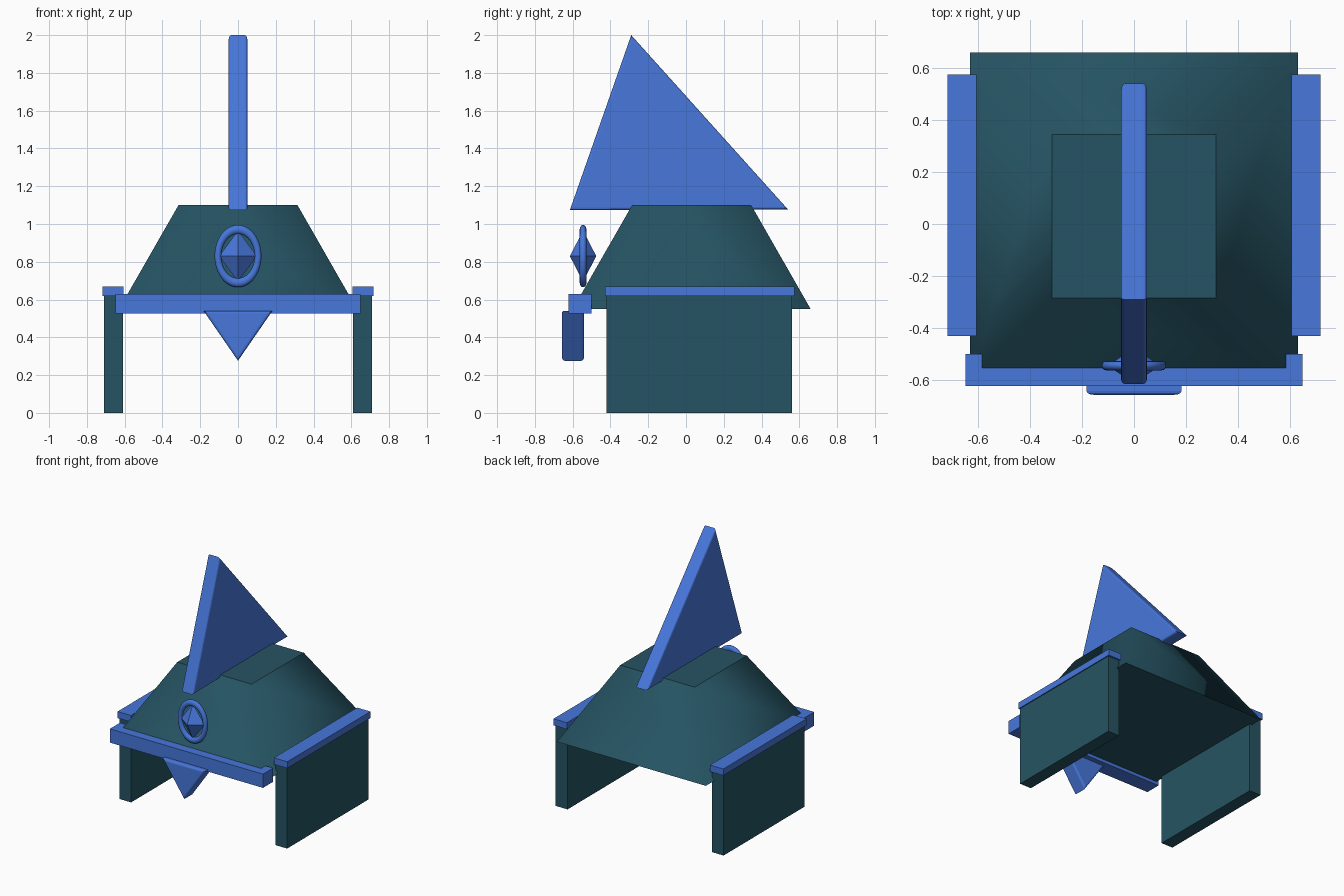
import bpy
import bmesh
from mathutils import Vector, Matrix

cube = bpy.data.objects.get("Cube")
if cube:
    bpy.data.objects.remove(cube, do_unlink=True)


def material(name, rgb):
    mat = bpy.data.materials.new(name)
    mat.use_nodes = True
    color = (*rgb, 1.0)
    mat.diffuse_color = color
    mat.node_tree.nodes["Principled BSDF"].inputs["Base Color"].default_value = color
    return mat


TEAL = material("dark teal", (0.019, 0.088, 0.125))
BLUE = material("bright blue", (0.063, 0.185, 0.71))


def finish(name, bm, mat):
    bmesh.ops.recalc_face_normals(bm, faces=bm.faces)
    mesh = bpy.data.meshes.new(name)
    bm.to_mesh(mesh)
    bm.free()
    mesh.materials.append(mat)
    obj = bpy.data.objects.new(name, mesh)
    bpy.context.collection.objects.link(obj)
    return obj


def box(name, low, high, mat):
    low, high = Vector(low), Vector(high)
    bm = bmesh.new()
    bmesh.ops.create_cube(bm, size=1)
    bmesh.ops.scale(bm, vec=high - low, verts=bm.verts)
    bmesh.ops.translate(bm, vec=(low + high) / 2, verts=bm.verts)
    return finish(name, bm, mat)


def plate(name, outline, thickness, mat, bevel=0.014):
    """Prism centred on its outline, with rounded rims on both flat faces."""
    bm = bmesh.new()
    face = bm.faces.new([bm.verts.new(p) for p in outline])
    face.normal_update()
    depth = face.normal * thickness
    bmesh.ops.translate(bm, vec=-depth / 2, verts=bm.verts)
    made = bmesh.ops.extrude_face_region(bm, geom=[face], use_keep_orig=True)["geom"]
    bmesh.ops.translate(bm, vec=depth, verts=[g for g in made if isinstance(g, bmesh.types.BMVert)])
    axis = depth.normalized()
    rims = [e for e in bm.edges
            if abs((e.verts[0].co - e.verts[1].co).normalized().dot(axis)) < 0.5]
    bmesh.ops.bevel(bm, geom=rims, offset=bevel, segments=3, profile=0.5, affect='EDGES')
    return finish(name, bm, mat)


# Tapered hull, smooth around its four sloping sides, crisp at both rims
bm = bmesh.new()
bmesh.ops.create_cube(bm, size=1)
for v in bm.verts:
    half = 0.63 if v.co.z < 0 else 0.315
    v.co = (half * 2 * v.co.x, half * 2 * v.co.y + 0.03, 0.55 if v.co.z < 0 else 1.1)
bm.normal_update()
for f in bm.faces:
    f.smooth = abs(f.normal.z) < 0.9
for e in bm.edges:
    e.smooth = abs(e.verts[0].co.z - e.verts[1].co.z) > 0.1
finish("hull", bm, TEAL)

# Side walls with overhanging rails
for side, label in ((1, "left"), (-1, "right")):
    for part, inner, outer, y, z, mat in (
            ("side_wall", 0.61, 0.71, (-0.42, 0.56), (0, 0.63), TEAL),
            ("side_rail", 0.605, 0.718, (-0.43, 0.575), (0.62, 0.67), BLUE)):
        x0, x1 = sorted((side * inner, side * outer))
        box(f"{label}_{part}", (x0, y[0], z[0]), (x1, y[1], z[1]), mat)

# Front bumper bar
box("front_bar", (-0.648, -0.623, 0.525), (0.648, -0.5, 0.63), BLUE)

# Tall triangular fin and small hanging pennant
plate("top_fin", [(0, -0.615, 1.073), (0, 0.54, 1.077), (0, -0.29, 2.0)], 0.1, BLUE)
plate("front_pennant", [(-0.182, -0.598, 0.54), (0.182, -0.598, 0.54), (0, -0.598, 0.276)],
      0.118, BLUE)

# Oval ring on the front
EMBLEM = Vector((0, -0.545, 0.83))
bpy.ops.mesh.primitive_torus_add(major_segments=48, minor_segments=12,
                                 major_radius=0.106, minor_radius=0.018)
ring = bpy.context.object
ring.name = "emblem_ring"
ring.data.transform(Matrix.Translation(EMBLEM) @ Matrix.Diagonal((1, 1, 1.33, 1))
                    @ Matrix.Rotation(1.5708, 4, 'X'))
ring.data.materials.append(BLUE)
ring.data.shade_smooth()

# Faceted gem inside the ring
bm = bmesh.new()
ends = [bm.verts.new(EMBLEM + Vector((0, s * 0.07, 0))) for s in (-1, 1)]
belt = [bm.verts.new(EMBLEM + Vector(p)) for p in
        ((0.1, 0, 0), (0, 0, 0.135), (-0.1, 0, 0), (0, 0, -0.135))]
for tip in ends:
    for i in range(4):
        bm.faces.new((tip, belt[i], belt[(i + 1) % 4]))
finish("emblem_gem", bm, BLUE)
